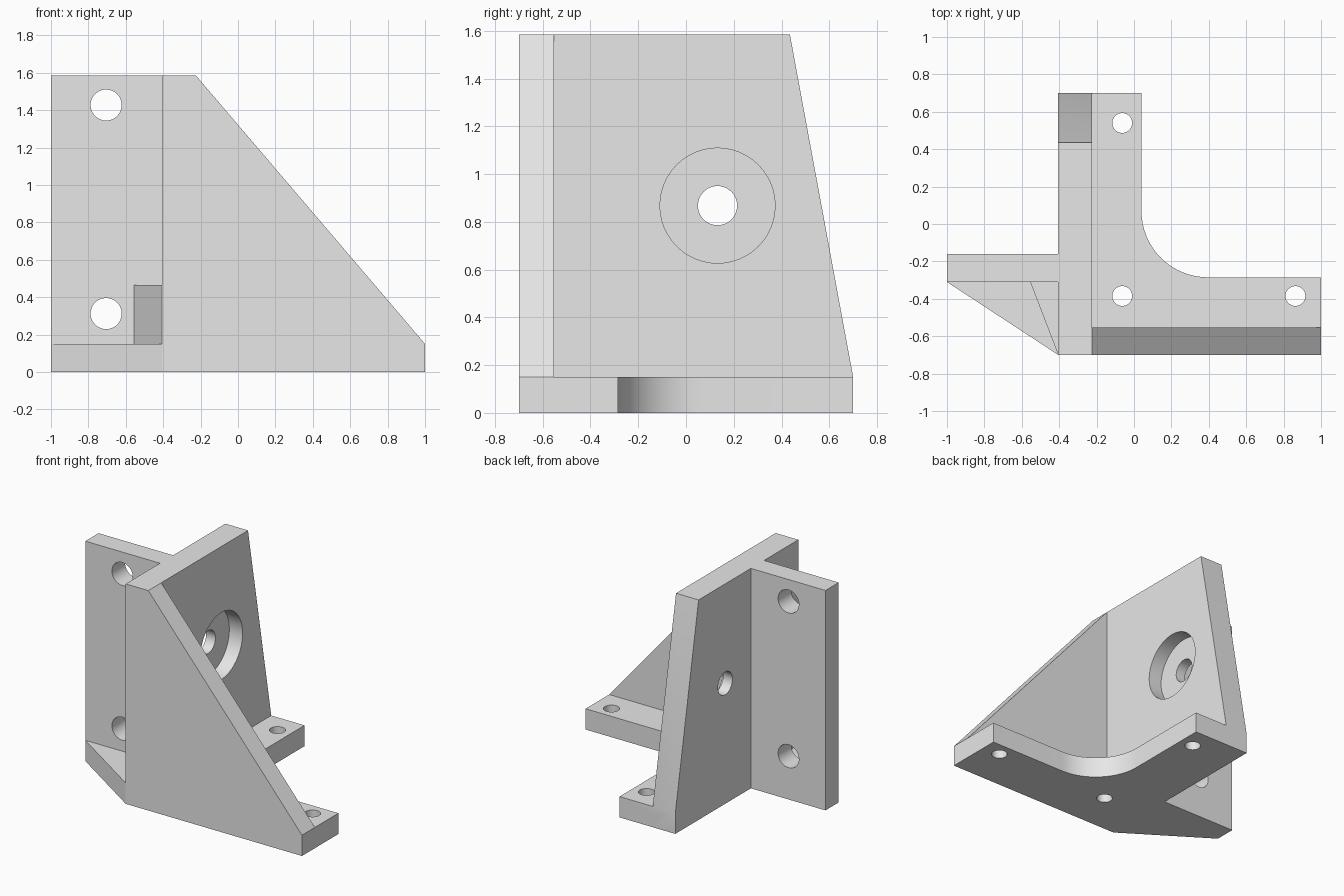
import bpy, bmesh, math
from mathutils import Vector

if "Cube" in bpy.data.objects:
    bpy.data.objects.remove(bpy.data.objects["Cube"])

grey = bpy.data.materials.new("plain grey")
grey.diffuse_color = (0.8, 0.8, 0.8, 1)
grey.use_nodes = True
grey.node_tree.nodes["Principled BSDF"].inputs["Base Color"].default_value = grey.diffuse_color

# Shared dimensions
L, R = -0.405, 1.0          # left face of the side wall, right end
WALL = -0.225               # right face of the side wall
F, B = -0.70, 0.70          # front and back ends
H, T = 1.585, 0.15          # height, plate thickness
FLANGE_F, FLANGE_B = -0.31, -0.16


def prism(name, axis, outline, lo, hi):
    """Extrude a 2D outline along an axis from lo to hi."""
    place = {'x': lambda u, v, w: (w, u, v),
             'y': lambda u, v, w: (u, w, v),
             'z': lambda u, v, w: (u, v, w)}[axis]
    bm = bmesh.new()
    face = bm.faces.new([bm.verts.new(place(u, v, lo)) for u, v in outline])
    ext = bmesh.ops.extrude_face_region(bm, geom=[face], use_keep_orig=True)
    moved = [g for g in ext['geom'] if isinstance(g, bmesh.types.BMVert)]
    bmesh.ops.translate(bm, verts=moved, vec=Vector(place(0, 0, hi - lo)))
    bmesh.ops.recalc_face_normals(bm, faces=bm.faces)
    mesh = bpy.data.meshes.new(name)
    bm.to_mesh(mesh)
    bm.free()
    mesh.materials.append(grey)
    obj = bpy.data.objects.new(name, mesh)
    bpy.context.collection.objects.link(obj)
    return obj


def arc(cu, cv, r, a0, a1, n):
    return [(cu + r * math.cos(math.radians(a0 + (a1 - a0) * i / n)),
             cv + r * math.sin(math.radians(a0 + (a1 - a0) * i / n)))
            for i in range(n + 1)]


def cylinder(name, axis, u, v, r, lo, hi):
    return prism(name, axis, arc(u, v, r, 0, 360, 48)[:-1], lo, hi)


def combine(target, other, operation):
    """Apply a boolean and discard the second part."""
    mod = target.modifiers.new("join", 'BOOLEAN')
    mod.operation, mod.solver, mod.object = operation, 'EXACT', other
    bpy.context.view_layer.update()
    graph = bpy.context.evaluated_depsgraph_get()
    mesh = bpy.data.meshes.new_from_object(target.evaluated_get(graph))
    target.modifiers.clear()
    target.data = mesh
    bpy.data.objects.remove(other)


# L-shaped base plate with a rounded inner corner
fillet = 0.355
base_outline = ([(L, F), (R, F), (R, -0.285)]
                + arc(0.04 + fillet, -0.285 + fillet, fillet, 270, 180, 16)
                + [(0.04, B), (L, B)])
bracket = prism("angle_bracket", 'z', base_outline, 0, T)

# Walls, flange, corner foot and small rib
parts = [
    prism("side_wall", 'x', [(F, 0), (B, 0), (B, T), (0.435, H), (F, H)], L, WALL),
    prism("front_wall", 'y', [(L, 0), (R, 0), (R, T), (WALL, H), (L, H)], F, -0.553),
    prism("mounting_flange", 'z',
          [(-1, FLANGE_F), (L, FLANGE_F), (L, FLANGE_B), (-1, FLANGE_B)], 0, H),
    prism("corner_foot", 'z', [(-1, FLANGE_F), (L, F), (L, FLANGE_F)], 0, T),
    prism("corner_rib", 'z', [(-0.555, FLANGE_F), (L, F), (L, FLANGE_F)], T, 0.465),
]
for part in parts:
    combine(bracket, part, 'UNION')

# Bolt holes, pivot hole and its counterbore
cutters = [cylinder("base_hole", 'z', x, y, 0.053, -0.1, T + 0.1)
           for x, y in ((-0.063, 0.54), (-0.063, -0.385), (0.863, -0.385))]
cutters += [cylinder("flange_hole", 'y', -0.705, z, 0.083, -0.4, -0.1)
            for z in (0.312, 1.427)]
cutters += [cylinder("pivot_hole", 'x', 0.132, 0.868, 0.082, -0.5, -0.1),
            cylinder("counterbore", 'x', 0.132, 0.868, 0.241, WALL - 0.105, -0.1)]
for cutter in cutters:
    combine(bracket, cutter, 'DIFFERENCE')

# Smooth bores, crisp edges
bpy.ops.object.select_all(action='DESELECT')
bracket.select_set(True)
bpy.context.view_layer.objects.active = bracket
bpy.ops.object.shade_smooth_by_angle(angle=math.radians(25))
